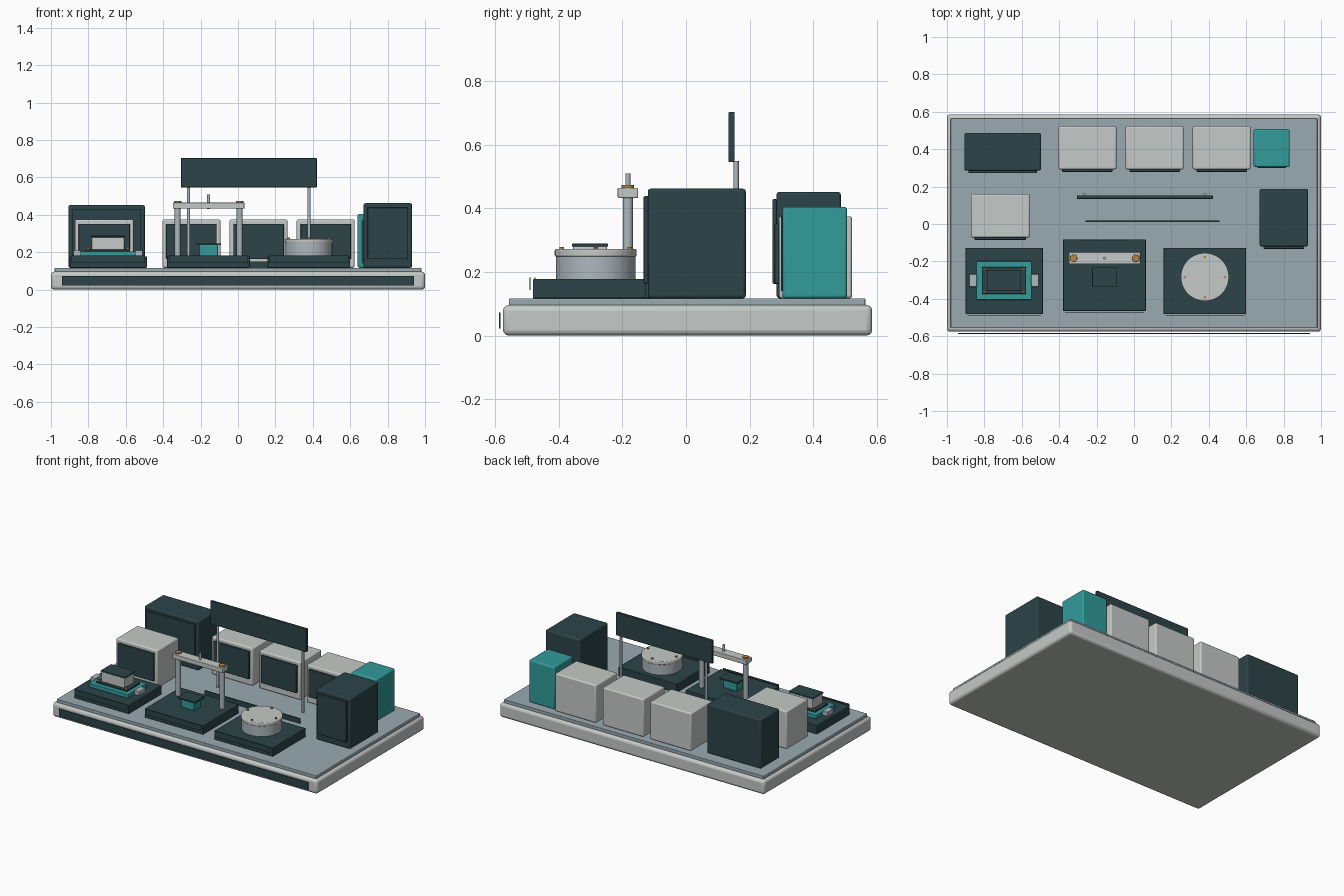
import bpy
import math

cube = bpy.data.objects.get("Cube")
if cube:
    bpy.data.objects.remove(cube, do_unlink=True)


def material(name, rgb):
    m = bpy.data.materials.new(name)
    m.use_nodes = True
    m.diffuse_color = (*rgb, 1)
    m.node_tree.nodes["Principled BSDF"].inputs["Base Color"].default_value = (*rgb, 1)
    return m


DARK = material("dark slate", (0.025, 0.057, 0.064))
WHITE = material("warm white", (0.56, 0.59, 0.57))
FLOOR = material("blue grey", (0.32, 0.40, 0.44))
TEAL = material("teal", (0.032, 0.33, 0.33))
SILVER = material("silver", (0.42, 0.48, 0.51))
BRASS = material("brass", (0.45, 0.24, 0.06))


def finish(ob, name, mat, bevel):
    ob.name = name
    ob.data.materials.append(mat)
    if bevel:
        mod = ob.modifiers.new("Bevel", "BEVEL")
        mod.width = bevel
        mod.segments = 3
        mod.limit_method = "ANGLE"
    bpy.ops.object.shade_smooth_by_angle(angle=math.radians(35))
    return ob


def box(name, x, y, z, mat, bevel=0.0):
    """Box from (min, max) ranges along each axis."""
    ranges = (x, y, z)
    bpy.ops.mesh.primitive_cube_add(size=1, location=[(a + b) / 2 for a, b in ranges])
    ob = bpy.context.object
    ob.scale = [b - a for a, b in ranges]
    bpy.ops.object.transform_apply(location=False, rotation=False, scale=True)
    return finish(ob, name, mat, bevel)


def rod(name, x, y, z, radius, mat, bevel=0.0, sides=24):
    bpy.ops.mesh.primitive_cylinder_add(vertices=sides, radius=radius, depth=z[1] - z[0],
                                        location=(x, y, (z[0] + z[1]) / 2))
    return finish(bpy.context.object, name, mat, bevel)


# Base plinth, floor slab and front trim strip
GROUND = 0.117
box("base_plinth", (-1, 1), (-0.576, 0.586), (0, 0.096), WHITE, 0.018)
box("floor_slab", (-0.98, 0.98), (-0.557, 0.564), (0.09, GROUND), FLOOR, 0.004)
box("front_trim", (-0.94, 0.94), (-0.588, -0.584), (0.022, 0.073), DARK)


# Cabinets with a raised door on the front
def cabinet(name, x, y, top, mat, door_mat=DARK):
    box(name, x, y, (GROUND, top), mat, 0.009)
    box(name + "_door", (x[0] + 0.02, x[1] - 0.02), (y[0] - 0.013, y[0] + 0.002),
        (0.163, top - 0.023), door_mat, 0.004)


cabinet("back_left_cabinet", (-0.906, -0.498), (0.285, 0.487), 0.452, DARK)
for i in range(3):
    left = -0.404 + i * 0.359
    cabinet(f"back_cabinet_{i + 1}", (left, left + 0.31), (0.292, 0.523), 0.375, WHITE)
cabinet("side_cabinet", (-0.872, -0.558), (-0.072, 0.16), 0.375, WHITE)
cabinet("tall_cabinet", (0.672, 0.93), (-0.12, 0.188), 0.462, DARK)
box("teal_cabinet", (0.64, 0.832), (0.304, 0.507), (GROUND, 0.405), TEAL, 0.009)
box("teal_cabinet_door", (0.66, 0.812), (0.299, 0.306), (0.14, 0.375), DARK)

# Overhead board on two posts, and the low rail
box("overhead_board", (-0.305, 0.422), (0.134, 0.153), (0.546, 0.704), DARK, 0.004)
for side in (-1, 1):
    rod("board_post", 0.058 + side * 0.322, 0.158, (GROUND, 0.549), 0.008, SILVER)
box("low_rail", (-0.26, 0.458), (0.012, 0.02), (GROUND, 0.15), DARK)

# Three station platforms with front plates
DECK = 0.178
for name, x, y in (("left", (-0.9, -0.487), (-0.482, -0.127)),
                   ("middle", (-0.38, 0.063), (-0.465, -0.083)),
                   ("right", (0.158, 0.6), (-0.482, -0.127))):
    box(name + "_platform", x, y, (GROUND, DECK), DARK, 0.004)
    box(name + "_platform_plate", (x[0] + 0.01, x[1] - 0.01), (y[0] - 0.011, y[0] - 0.008),
        (0.143, 0.183), DARK)

# Left station: stacked fixture with side clamps and corner screws
FX, FY = -0.695, -0.302


def fixture(name, half_x, half_y, z, mat, bevel=0.003):
    box(name, (FX - half_x, FX + half_x), (FY - half_y, FY + half_y), z, mat, bevel)


fixture("fixture_base", 0.148, 0.103, (DECK, 0.204), TEAL)
fixture("fixture_tray", 0.118, 0.072, (0.2, 0.214), DARK)
fixture("fixture_block", 0.087, 0.053, (0.21, 0.28), WHITE)
fixture("fixture_lid", 0.092, 0.057, (0.28, 0.289), DARK)
for sx in (-1, 1):
    cx = FX + sx * 0.165
    box("side_clamp", (cx - 0.02, cx + 0.02), (FY - 0.034, FY + 0.034),
        (DECK, 0.21), SILVER, 0.004)
    for sy in (-1, 1):
        rod("fixture_screw", FX + sx * 0.106, FY + sy * 0.06, (0.21, 0.228), 0.008, BRASS, sides=16)

# Middle station: press gantry over a small work block
PX, PY = -0.157, -0.183
for side in (-1, 1):
    rod("press_post", PX + side * 0.166, PY, (DECK, 0.436), 0.016, SILVER)
    rod("press_nut", PX + side * 0.166, PY, (0.46, 0.474), 0.02, BRASS, 0.002)
box("press_beam", (PX - 0.191, PX + 0.191), (PY - 0.032, PY + 0.032), (0.433, 0.465), WHITE, 0.004)
rod("press_spindle", PX, PY, (0.43, 0.51), 0.008, SILVER)
box("work_block", (PX - 0.05, PX + 0.05), (-0.318, -0.25), (DECK, 0.24), TEAL, 0.003)
box("work_block_lid", (PX - 0.067, PX + 0.067), (-0.335, -0.233), (0.238, 0.248), DARK, 0.002)

# Right station: round drum with rim and screws
DX, DY = 0.379, -0.284
rod("drum_body", DX, DY, (DECK, 0.252), 0.125, SILVER, sides=64)
rod("drum_rim", DX, DY, (0.248, 0.272), 0.129, WHITE, 0.005, sides=64)
for i in range(4):
    a = i * math.pi / 2
    rod("drum_screw", DX + 0.107 * math.cos(a), DY + 0.107 * math.sin(a),
        (0.268, 0.279), 0.007, BRASS, sides=16)
